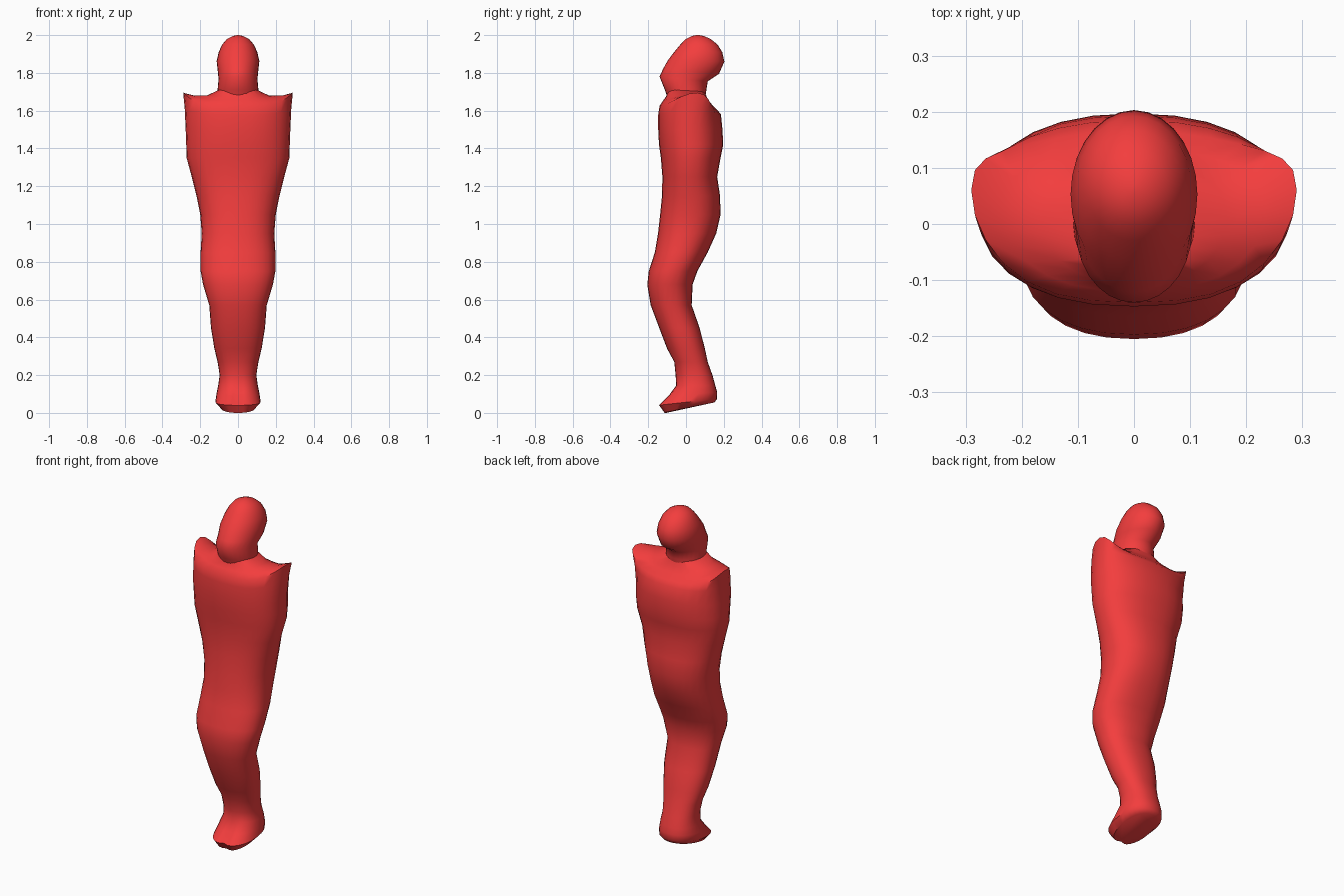
import bpy, bmesh, math

red = bpy.data.materials.new("red")
red.diffuse_color = (0.9, 0.047, 0.047, 1)
SIDES = 28


def loft(name, rings, power=2.2, peak=None, notch=0):
    """Skin oval rings: (z front, z back, y front, y back, half width)."""
    bm = bmesh.new()
    loops = []
    for i, (zf, zb, yf, yb, w) in enumerate(rings):
        lift = (peak or {}).get(i, 0)
        loop = []
        for k in range(SIDES):
            a = 2 * math.pi * k / SIDES
            c, s = math.cos(a), math.sin(a)
            x = w * math.copysign(abs(c) ** (2 / power), c)
            t = math.copysign(abs(s) ** (2 / power), s)
            y = (yf + yb) / 2 + t * (yb - yf) / 2
            z = (zf + zb) / 2 + t * (zb - zf) / 2
            # corner peaks of the shoulders
            z += lift * abs(c) ** 4
            y += 0.6 * lift * abs(c) ** 4
            # shallow groove between the feet
            if i < notch and s < 0:
                y += 0.02 * max(0, 1 - abs(x) / 0.04)
            loop.append(bm.verts.new((x, y, z)))
        loops.append(loop)
    for lo, hi in zip(loops, loops[1:]):
        for k in range(SIDES):
            j = (k + 1) % SIDES
            bm.faces.new((lo[k], lo[j], hi[j], hi[k]))
    bm.faces.new(loops[0][::-1])
    bm.faces.new(loops[-1])
    bmesh.ops.recalc_face_normals(bm, faces=bm.faces)
    me = bpy.data.meshes.new(name)
    bm.to_mesh(me)
    bm.free()
    me.materials.append(red)
    ob = bpy.data.objects.new(name, me)
    bpy.context.collection.objects.link(ob)
    bpy.ops.object.select_all(action='DESELECT')
    ob.select_set(True)
    bpy.context.view_layer.objects.active = ob
    bpy.ops.object.shade_smooth_by_angle(angle=math.radians(50))
    return ob


# Wrapped body: feet, bent knees, hips, chest
body = [
    (0.0, 0.055, -0.125, 0.150, 0.090),
    (0.040, 0.075, -0.150, 0.165, 0.120),
    (0.090, 0.110, -0.100, 0.165, 0.114),
    (0.145, 0.145, -0.052, 0.155, 0.105),
]
for z, yf, yb, w in [
    (0.20, -.055, .140, .097), (0.27, -.062, .115, .108), (0.34, -.100, .100, .125),
    (0.45, -.142, .072, .143), (0.57, -.187, .030, .152), (0.68, -.205, .035, .185),
    (0.75, -.197, .060, .198), (0.85, -.165, .115, .198), (0.95, -.148, .160, .192),
    (1.05, -.137, .183, .200), (1.15, -.127, .180, .220), (1.25, -.125, .165, .245),
    (1.35, -.133, .183, .272), (1.42, -.143, .197, .274), (1.50, -.147, .193, .277),
    (1.58, -.147, .185, .282)]:
    body.append((z, z, yf, yb, w))
# Shoulder rim and the flat top running in to the neck
n = len(body)
body += [
    (1.625, 1.605, -.140, .165, .290),
    (1.655, 1.635, -.120, .135, .235),
    (1.675, 1.665, -.105, .112, .165),
    (1.715, 1.700, -.095, .100, .105),
]
loft("wrapped_body", body, 2.25, {n - 1: 0.03, n: 0.08, n + 1: 0.035, n + 2: 0.01}, notch=3)

# Head leaning back from a jutting face
head = [
    (1.66, 1.66, -.095, .100, .105), (1.71, 1.71, -.112, .108, .108),
    (1.78, 1.755, -.140, .115, .103), (1.82, 1.795, -.122, .175, .107),
    (1.865, 1.86, -.097, .203, .113), (1.91, 1.91, -.063, .192, .102),
    (1.95, 1.95, -.030, .167, .084), (1.98, 1.98, .000, .130, .058),
    (1.995, 1.995, .030, .095, .028), (2.0, 2.0, .055, .070, .006),
]
loft("head", head, 2.0)
